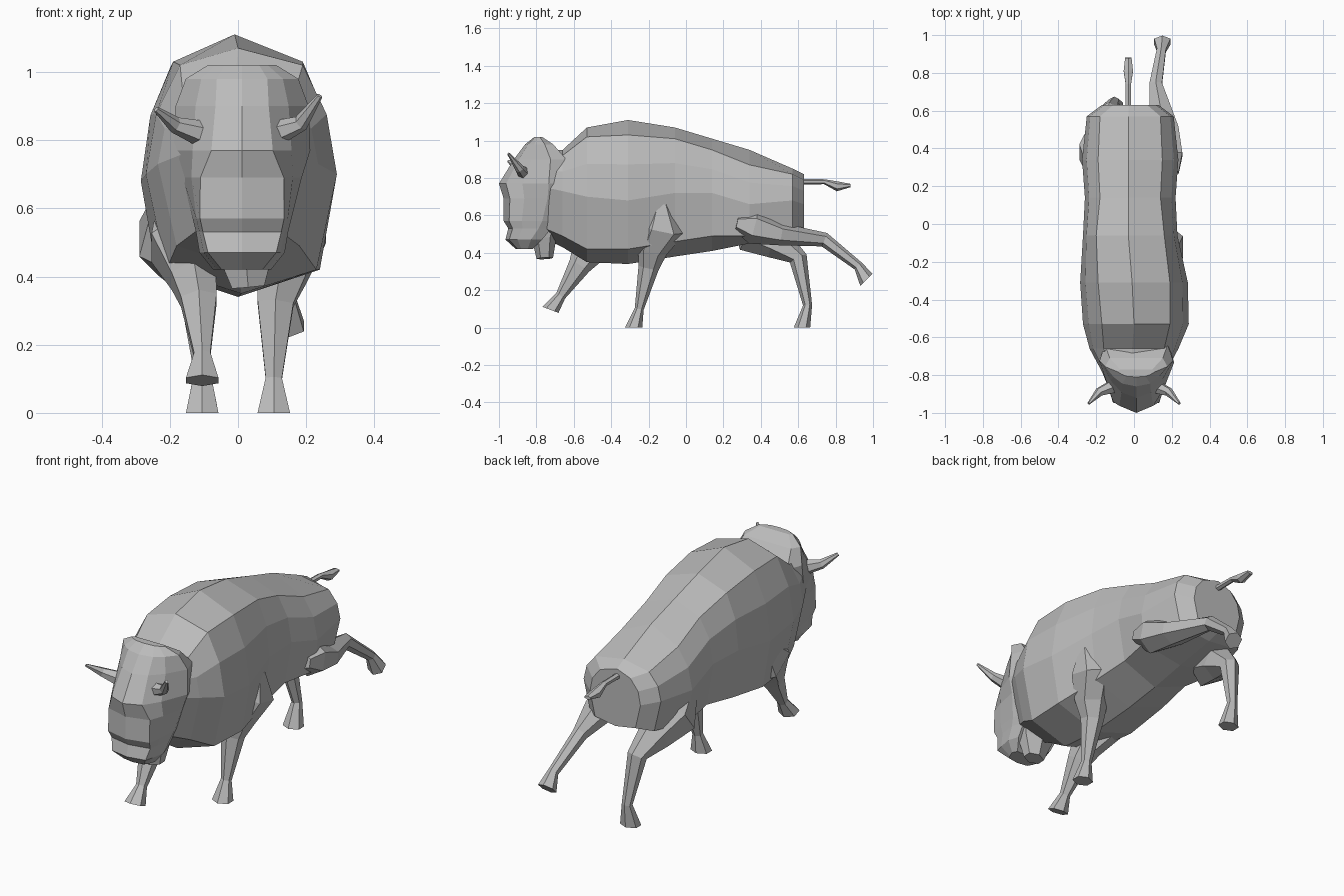
import bpy, bmesh, math
from mathutils import Vector

cube = bpy.data.objects.get("Cube")
if cube:
    bpy.data.objects.remove(cube)

hide = bpy.data.materials.new("grey hide")
hide.use_nodes = True
hide.diffuse_color = (0.5, 0.5, 0.5, 1)
hide.node_tree.nodes["Principled BSDF"].inputs["Base Color"].default_value = (0.5, 0.5, 0.5, 1)


def loft(name, rings):
    """Skin a list of equal-length point rings and cap both ends."""
    bm = bmesh.new()
    loops = [[bm.verts.new(p) for p in ring] for ring in rings]
    n = len(loops[0])
    for a, b in zip(loops, loops[1:]):
        for i in range(n):
            j = (i + 1) % n
            bm.faces.new((a[i], a[j], b[j], b[i]))
    bm.faces.new(loops[0])
    bm.faces.new(loops[-1])
    bmesh.ops.recalc_face_normals(bm, faces=bm.faces)
    mesh = bpy.data.meshes.new(name)
    bm.to_mesh(mesh)
    bm.free()
    mesh.materials.append(hide)
    obj = bpy.data.objects.new(name, mesh)
    bpy.context.collection.objects.link(obj)


def tube(name, path, radii, axis=(1, 0, 0), sides=6, flat_end=None):
    """Tapered limb along a path; radii are (across axis, other way)."""
    pts = [Vector(p) for p in path]
    rings = []
    for i, (p, (ra, rb)) in enumerate(zip(pts, radii)):
        d = (pts[min(i + 1, len(pts) - 1)] - pts[max(i - 1, 0)]).normalized()
        if flat_end and i == len(pts) - 1:
            d = Vector(flat_end).normalized()
        v = d.cross(Vector(axis)).normalized()
        u = v.cross(d)
        turns = [math.tau * (k + 0.5) / sides for k in range(sides)]
        rings.append([p + u * ra * math.cos(t) * 1.1 + v * rb * math.sin(t) * 1.1 for t in turns])
    loft(name, rings)


# Body: each row is y, centre x, top z, crease x z, flank x z, low x z, belly z
body_rows = [
    (-.80, 0, .95, .10, .92, .16, .76, .10, .55, .50),
    (-.66, 0, .95, .16, .92, .235, .73, .18, .49, .43),
    (-.53, .01, 1.07, .18, 1.02, .28, .70, .22, .42, .35),
    (-.31, 0, 1.11, .19, 1.03, .285, .68, .24, .42, .34),
    (-.06, -.02, 1.07, .18, 1.01, .25, .72, .22, .46, .38),
    (.14, -.02, 1.01, .16, .95, .24, .72, .20, .49, .41),
    (.34, -.02, .95, .17, .87, .255, .66, .24, .49, .45),
    (.57, -.02, .85, .16, .82, .23, .68, .19, .51, .49),
    (.63, -.02, .82, .09, .79, .15, .66, .12, .53, .51),
]
rings = []
for y, cx, top, sx, sz, wx, wz, lx, lz, bot in body_rows:
    upper = (sx * .4 + wx * .6 + .01, sz * .55 + wz * .45)
    half = [(sx, sz), upper, (wx, wz), (lx, lz)]
    left = [(cx + x, y, z) for x, z in half]
    right = [(cx - x, y, z) for x, z in reversed(half)]
    rings.append([(cx - .01, y, top)] + left + [(cx, y, bot)] + right)
loft("body", rings)

# Head: each row is z, front y, back y, half width, width of the front facet
head_rows = [
    (1.02, -.81, -.77, .10, .5), (.98, -.86, -.71, .165, .45), (.90, -.92, -.64, .195, .4),
    (.77, -1.0, -.62, .20, .45), (.69, -.975, -.64, .175, .7), (.57, -.975, -.68, .145, .85),
    (.53, -.95, -.72, .135, .85), (.47, -.965, -.77, .125, .8), (.42, -.91, -.82, .085, .7),
]
rings = []
for z, front, back, w, facet in head_rows:
    depth = back - front
    half = [(facet * w, front + .1 * depth), ((facet + 1) * .5 * w, front + .33 * depth),
            (w, front + .7 * depth), (.85 * w, back)]
    ring = [(0, front)] + half + [(-x, y) for x, y in reversed(half)]
    rings.append([(.012 + x, y, z) for x, y in ring])
loft("head", rings)

# Beard hanging behind the jaw
tube("beard", [(.02, -.74, .60), (.02, -.76, .48), (.03, -.755, .37)],
     [(.11, .08), (.09, .06), (.05, .04)])

# Horns
for name, s, mid_z, tip_z in (("left_horn", 1, .85, .93), ("right_horn", -1, .845, .89)):
    tube(name, [(s * .11, -.86, .82), (s * .185, -.89, mid_z), (s * .24, -.95, tip_z)],
         [(.035, .035), (.022, .022), (.006, .008)], axis=(0, 1, 0))

# Legs
tube("front_left_leg",
     [(.19, -.13, .66), (.18, -.12, .53), (.13, -.18, .42), (.11, -.20, .32), (.105, -.25, .10), (.105, -.28, 0)],
     [(.05, .04), (.085, .11), (.08, .075), (.055, .05), (.025, .022), (.05, .042)], flat_end=(0, 0, -1))
tube("front_right_leg",
     [(-.19, -.38, .60), (-.17, -.45, .50), (-.13, -.53, .40), (-.115, -.57, .33), (-.105, -.67, .17), (-.105, -.725, .095)],
     [(.05, .06), (.09, .13), (.07, .08), (.055, .055), (.025, .025), (.05, .042)], flat_end=(0, -.35, -.93))
tube("hind_right_leg",
     [(-.20, .30, .60), (-.20, .37, .52), (-.16, .49, .45), (-.13, .60, .37), (-.105, .65, .12), (-.105, .62, 0)],
     [(.06, .06), (.095, .12), (.08, .08), (.045, .045), (.025, .022), (.05, .04)], flat_end=(0, 0, -1))
tube("hind_left_leg",
     [(.18, .27, .56), (.175, .36, .54), (.16, .50, .50), (.115, .74, .47), (.145, .92, .33), (.15, .965, .255)],
     [(.06, .04), (.085, .085), (.08, .055), (.035, .035), (.025, .024), (.045, .042)], flat_end=(0, .6, -.6))

# Tail with tuft
tube("tail", [(-.03, .60, .78), (-.03, .74, .78), (-.03, .81, .755), (-.03, .88, .76)],
     [(.015, .015), (.015, .012), (.026, .024), (.018, .008)])
